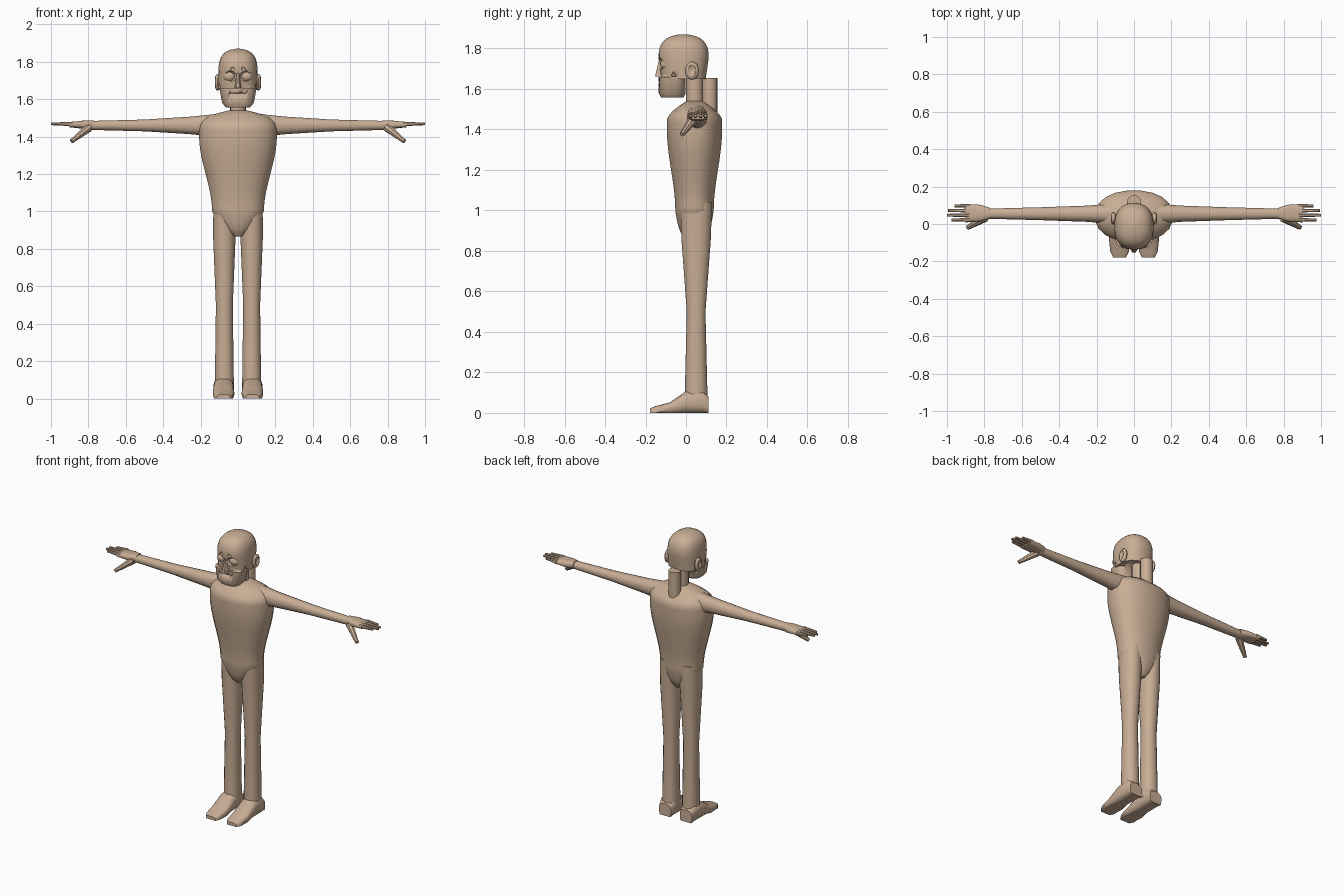
import bpy, bmesh, math
from mathutils import Vector, Matrix

default_cube = bpy.data.objects.get("Cube")
if default_cube:
    bpy.data.objects.remove(default_cube, do_unlink=True)

# One skin colour for the whole figure
tan = (.58, .42, .3, 1)
skin = bpy.data.materials.new("skin_tan")
skin.use_nodes = True
skin.diffuse_color = tan
skin.node_tree.nodes["Principled BSDF"].inputs["Base Color"].default_value = tan


def finish(name, bm):
    """Turn a bmesh into a named, coloured, smooth-shaded object."""
    bmesh.ops.recalc_face_normals(bm, faces=bm.faces)
    mesh = bpy.data.meshes.new(name)
    bm.to_mesh(mesh)
    bm.free()
    mesh.materials.append(skin)
    part = bpy.data.objects.new(name, mesh)
    bpy.context.collection.objects.link(part)
    bpy.ops.object.select_all(action='DESELECT')
    part.select_set(True)
    bpy.context.view_layer.objects.active = part
    bpy.ops.object.shade_smooth_by_angle(angle=math.radians(40))
    return part


def rounded(value, power):
    """Push a sine or cosine outward to square off an ellipse."""
    return math.copysign(abs(value) ** (2 / power), value)


def loft(name, axis, centre, stations, sides=16, power=2.2, grounded=False):
    """Skin rings around an axis; a station is (position, radius, other radius)."""
    along = "xyz".index(axis)
    across = [n for n in range(3) if n != along]
    bm = bmesh.new()
    rings = []
    for position, *radii in stations:
        ring = []
        for i in range(sides):
            angle = math.tau * (i + .5) / sides
            point = Vector(centre)
            point[along] = position
            if grounded:
                point.z = radii[1]
            point[across[0]] += radii[0] * rounded(math.cos(angle), power)
            point[across[1]] += radii[1] * rounded(math.sin(angle), power)
            ring.append(bm.verts.new(point))
        rings.append(ring)
    for lower, upper in zip(rings, rings[1:]):
        for i in range(sides):
            bm.faces.new((lower[i - 1], lower[i], upper[i], upper[i - 1]))
    bm.faces.new(rings[0])
    bm.faces.new(rings[-1])
    return finish(name, bm)


def rod(name, start, end, start_radius, end_radius, sides=8):
    """Tapered rod between two points."""
    start, end = Vector(start), Vector(end)
    span = end - start
    matrix = Matrix.Translation((start + end) / 2) @ span.to_track_quat('Z', 'Y').to_matrix().to_4x4()
    bm = bmesh.new()
    bmesh.ops.create_cone(bm, cap_ends=True, segments=sides, radius1=start_radius,
                          radius2=end_radius, depth=span.length, matrix=matrix)
    return finish(name, bm)


def ball(name, centre, radii):
    """Ellipsoid."""
    matrix = Matrix.Translation(centre) @ Matrix.Diagonal((*radii, 1))
    bm = bmesh.new()
    bmesh.ops.create_uvsphere(bm, u_segments=16, v_segments=8, radius=1, matrix=matrix)
    return finish(name, bm)


def combine(target, tool, operation):
    """Cut away or merge another solid, which is then removed."""
    modifier = target.modifiers.new("combine", 'BOOLEAN')
    modifier.operation = operation
    modifier.solver = 'EXACT'
    modifier.object = tool
    bpy.context.view_layer.objects.active = target
    bpy.ops.object.modifier_apply(modifier=modifier.name)
    bpy.data.objects.remove(tool, do_unlink=True)


def torso_station(height):
    """Tapered waist, broad chest, rounded hips and sloping shoulders."""
    chest = min(max((height - 1) / .4, 0), 1)
    chest = chest * chest * (3 - 2 * chest)
    shoulder = max((height - 1.45) / .09, 0)
    hip = min(max((height - .865) / .135, .03), 1) ** .5
    slope = max(1 - shoulder ** 2, .06) ** .5
    width = (.14 + .07 * chest) * hip * slope
    depth = (.096 + .042 * chest) * hip ** .4 * (1 - .7 * shoulder ** 1.5)
    return height, width, depth


def skull_station(turn):
    """Boxy dome that swells slightly above its base."""
    rise = math.sin(turn * math.pi / 2)
    dome = max(1 - rise ** 6, .01) ** .5
    return 1.65 + .22 * rise, .106 * dome, (.11 + .016 * min(1, 2 * rise)) * dome


# Trunk, neck and the post behind the neck
steps = 30
bottom, top = .865, 1.54
loft("torso", "z", (0, .042, 0),
     [torso_station(bottom + (top - bottom) * i / steps) for i in range(steps + 1)], sides=20)
rod("neck", (0, .043, 1.48), (0, .043, 1.7), .042, .042, sides=16)
rod("neck_post", (0, .117, 1.42), (0, .117, 1.655), .038, .038, sides=16)

# Head: skull merged with a squarer jaw, then a mouth groove
steps = 14
head = loft("head", "z", (0, -.012, 0),
            [skull_station(i / steps) for i in range(steps + 1)], sides=28, power=2.4)
jaw = loft("jaw", "z", (0, -.068, 0),
           [(1.557, .065, .055), (1.58, .085, .067), (1.66, .1, .067)], sides=28, power=2.8)
combine(head, jaw, 'UNION')
mouth = loft("mouth_cutter", "y", (0, 0, 1.634), [(-.16, .047, .003), (-.122, .047, .003)])
combine(head, mouth, 'DIFFERENCE')
loft("nose", "z", (0, -.125, 0), [(1.662, .02, .03), (1.69, .014, .023), (1.74, .009, .01)], sides=8)

for side, tag in ((1, "left_"), (-1, "right_")):
    # Eye in its socket, with a brow notch and a cheek hollow
    for cutter in (
        ball("socket_cutter", (side * .046, -.14, 1.722), (.039, .034, .033)),
        ball("brow_cutter", (side * .03, -.142, 1.762), (.012, .018, .011)),
        rod("cheek_cutter", (side * .13, -.062, 1.67), (side * .08, -.062, 1.67), .026, .012, sides=3),
    ):
        combine(head, cutter, 'DIFFERENCE')
    ball(tag + "eye", (side * .045, -.1, 1.722), (.034, .028, .029))

    # Hollowed ear
    ear = ball(tag + "ear", (side * .11, .03, 1.69), (.016, .034, .045))
    combine(ear, ball("ear_cutter", (side * .128, .028, 1.693), (.014, .021, .03)), 'DIFFERENCE')

    # Arm and palm, running outward from inside the shoulder
    arm = [(.12, .055, .062), (.25, .044, .048), (.5, .035, .032), (.8, .027, .024)]
    loft(tag + "arm", "x", (0, .055, 1.46), [(side * x, *radii) for x, *radii in arm])
    palm = [(.77, .028, .024), (.82, .045, .023), (.9, .05, .014)]
    loft(tag + "palm", "x", (0, .058, 1.464), [(side * x, *radii) for x, *radii in palm], power=2.8)

    # Fingers and thumb
    for finger, tip in (("index", .975), ("middle", 1), ("ring", .995), ("little", .96)):
        row = ("index", "middle", "ring", "little").index(finger)
        loft(tag + finger + "_finger", "x", (0, .022 + .025 * row, 1.468),
             [(side * .88, .011, .013), (side * tip, .008, .007)], sides=8, power=2.5)
    rod(tag + "thumb", (side * .795, .035, 1.45), (side * .89, -.02, 1.375), .024, .012)

    # Leg, from the ankle to inside the hip
    loft(tag + "leg", "z", (side * .073, .05, 0),
         [(.05, .052, .058), (.5, .046, .047), (.86, .061, .074), (1.04, .06, .08)])

    # Foot with a flat sole
    foot = loft(tag + "foot", "y", (side * .077, 0, 0),
                [(.112, .045, .04), (.08, .054, .058), (0, .054, .054),
                 (-.08, .058, .026), (-.15, .05, .017), (-.178, .035, .011)],
                power=2.6, grounded=True)
    for vertex in foot.data.vertices:
        if vertex.co.z < .016 and vertex.index % 16 > 7:
            vertex.co.z = 0
